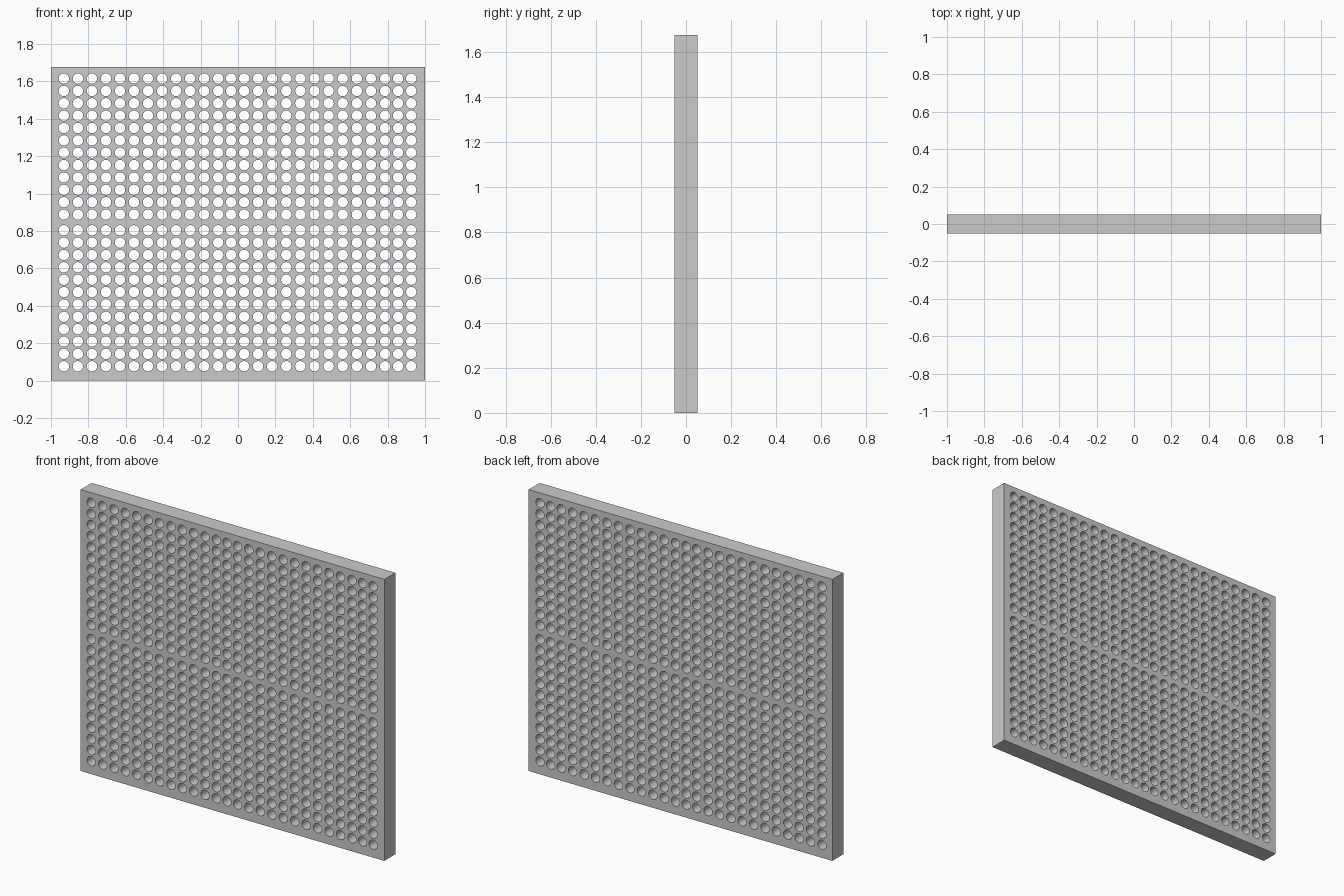
import bpy, bmesh, math

if "Cube" in bpy.data.objects:
    bpy.data.objects.remove(bpy.data.objects["Cube"])

WIDTH, HEIGHT, DEPTH = 2.0, 1.676, 0.103
RADIUS, SIDES = 0.028, 16


def run(start, step, count):
    return [start + step * i for i in range(count)]


def cell_edges(centres, low, high):
    mids = [(a + b) / 2 for a, b in zip(centres, centres[1:])]
    return [low] + mids + [high]


# Hole centres: columns in groups, rows in two blocks with a wider gap between
xs = run(-0.931, 0.075, 12) + [-0.037, 0.033] + run(0.107, 0.0755, 10) + [0.856, 0.926]
zs = run(0.077, 0.0661, 12) + run(0.888, 0.0661, 12)
x_edges = cell_edges(xs, -WIDTH / 2, WIDTH / 2)
z_edges = cell_edges(zs, 0, HEIGHT)

# Front sheet: each cell is a ring of quads between a round hole and its border
bm = bmesh.new()
for i, cx in enumerate(xs):
    x0, x1 = x_edges[i], x_edges[i + 1]
    for j, cz in enumerate(zs):
        z0, z1 = z_edges[j], z_edges[j + 1]
        inner, outer = [], []
        for k in range(SIDES):
            a = 2 * math.pi * k / SIDES
            c, s = math.cos(a), math.sin(a)
            m = max(abs(c), abs(s))
            u, v = (c / m + 1) / 2, (s / m + 1) / 2
            inner.append(bm.verts.new((cx + RADIUS * c, -DEPTH / 2, cz + RADIUS * s)))
            outer.append(bm.verts.new((x0 + (x1 - x0) * u, -DEPTH / 2, z0 + (z1 - z0) * v)))
        for k in range(SIDES):
            n = (k + 1) % SIDES
            bm.faces.new((inner[k], outer[k], outer[n], inner[n]))
bmesh.ops.remove_doubles(bm, verts=bm.verts[:], dist=0.0001)

# Thickness: back sheet, hole walls and rim
geo = bmesh.ops.extrude_face_region(bm, geom=bm.faces[:], use_keep_orig=True)
back = [g for g in geo["geom"] if isinstance(g, bmesh.types.BMVert)]
bmesh.ops.translate(bm, verts=back, vec=(0, DEPTH, 0))
bmesh.ops.recalc_face_normals(bm, faces=bm.faces[:])

mesh = bpy.data.meshes.new("perforated_panel")
bm.to_mesh(mesh)
bm.free()
panel = bpy.data.objects.new("perforated_panel", mesh)
bpy.context.collection.objects.link(panel)

# Round hole walls, sharp rims
bpy.context.view_layer.objects.active = panel
panel.select_set(True)
bpy.ops.object.shade_smooth_by_angle(angle=math.radians(35))
